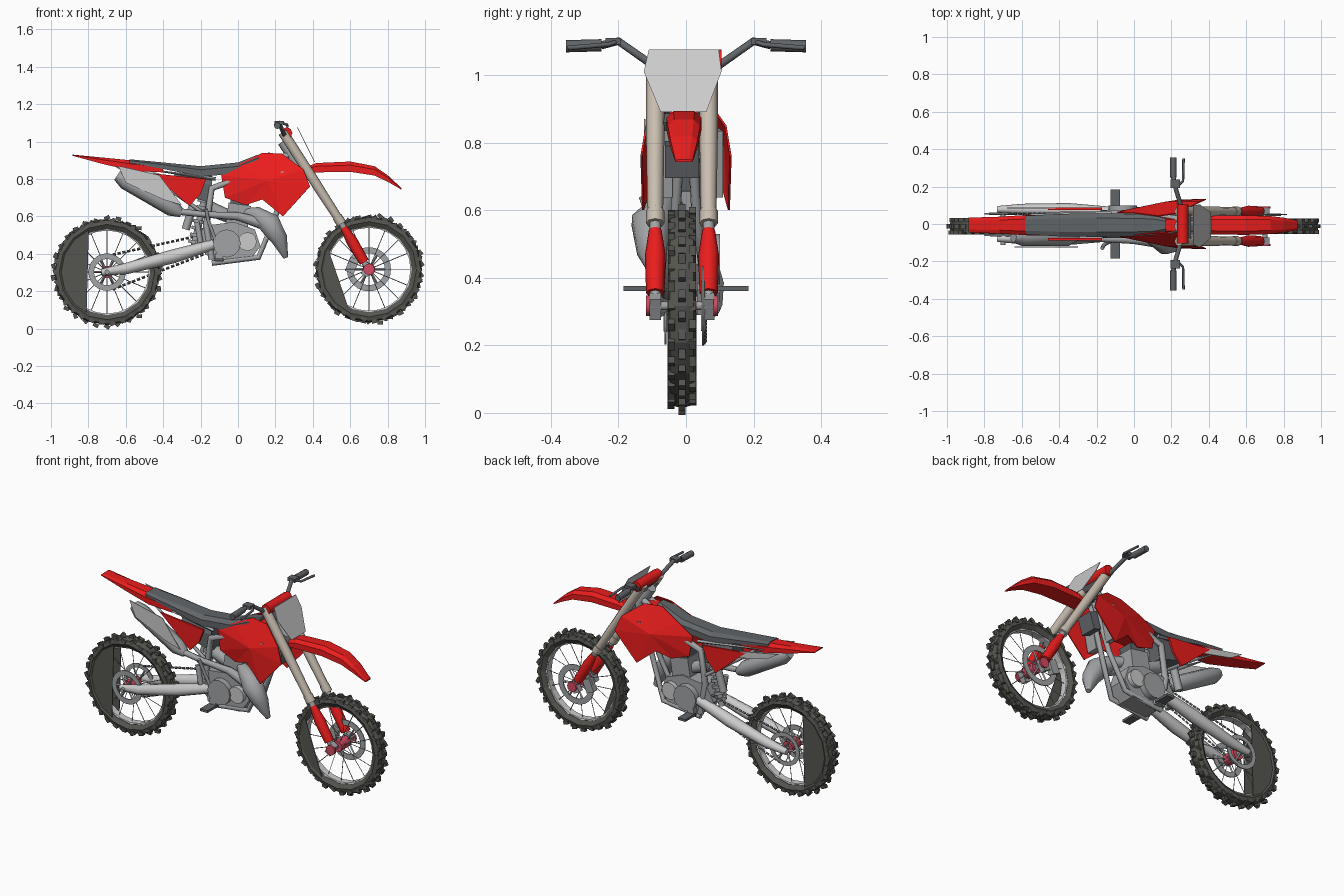
import bpy, bmesh, math, random
from mathutils import Vector, Matrix

default_cube = bpy.data.objects.get("Cube")
if default_cube:
    bpy.data.objects.remove(default_cube, do_unlink=True)
random.seed(4)

def material(name, *colour):
    mat = bpy.data.materials.new(name)
    mat.use_nodes = True
    mat.diffuse_color = (*colour, 1)
    mat.node_tree.nodes["Principled BSDF"].inputs["Base Color"].default_value = (*colour, 1)
    return mat

RED = material("red_plastic", 0.82, 0.012, 0.012)
RUBBER = material("rubber", 0.09, 0.09, 0.08)
DARK = material("dark_grey", 0.12, 0.13, 0.14)
METAL = material("metal", 0.36, 0.37, 0.38)
LIGHT = material("light_grey", 0.55, 0.55, 0.55)
BEIGE = material("fork_beige", 0.58, 0.51, 0.43)
PINK = material("hub_red", 0.65, 0.07, 0.12)

def link(name, data, mat):
    data.materials.append(mat)
    obj = bpy.data.objects.new(name, data)
    bpy.context.collection.objects.link(obj)
    return obj

def add_mesh(name, bm, mat):
    bmesh.ops.recalc_face_normals(bm, faces=bm.faces)
    mesh = bpy.data.meshes.new(name)
    bm.to_mesh(mesh)
    bm.free()
    return link(name, mesh, mat)

def skin(name, rings, mat, loop=False):
    """Join equal cross-sections into one skin, capped unless looped."""
    bm = bmesh.new()
    rows = [[bm.verts.new(p) for p in ring] for ring in rings]
    for a, b in zip(rows, rows[1:] + (rows[:1] if loop else [])):
        for i in range(len(a)):
            j = (i + 1) % len(a)
            bm.faces.new((a[i], a[j], b[j], b[i]))
    if not loop:
        bm.faces.new(rows[0])
        bm.faces.new(rows[-1])
    return add_mesh(name, bm, mat)

def loft(name, stations, mat):
    """Crowned body along x from (x, top, half width, depth) stations."""
    crown = ((-1, 1), (-1, 0.35), (-0.6, 0), (0.6, 0), (1, 0.35), (1, 1))
    return skin(name, [[(x, MID / 2 + s * w, z - d * k) for s, k in crown] for x, z, w, d in stations], mat)

def lathe(name, profile, centre, mat, segments=24):
    """Turn a closed (radius, y) profile around the y axis."""
    x, y, z = centre
    angles = [math.tau * i / segments for i in range(segments)]
    return skin(name, [[(x + r * math.cos(a), y + w, z + r * math.sin(a)) for r, w in profile]
                       for a in angles], mat, loop=True)

def plate(name, outline, y, thickness, mat):
    """Flat panel from an (x, z) outline."""
    return skin(name, [[(x, y + s * thickness / 2, z) for x, z in outline] for s in (-1, 1)], mat)

def tube(name, points, radii, mat, resolution=2):
    curve = bpy.data.curves.new(name, "CURVE")
    curve.dimensions, curve.bevel_depth = "3D", 1
    curve.bevel_resolution, curve.use_fill_caps = resolution, True
    spline = curve.splines.new("POLY")
    spline.points.add(len(points) - 1)
    for i, (point, co) in enumerate(zip(spline.points, points)):
        point.co = (*co, 1)
        point.radius = radii[i] if isinstance(radii, list) else radii
    obj = link(name, curve, mat)
    bpy.ops.object.select_all(action="DESELECT")
    obj.select_set(True)
    bpy.context.view_layer.objects.active = obj
    bpy.ops.object.convert(target="MESH")
    bpy.ops.object.shade_smooth_by_angle(angle=math.radians(50))

def drum(name, x, y, z, radius, length, mat):
    tube(name, [(x, y - length / 2, z), (x, y + length / 2, z)], radius, mat, 4)

def box(name, centre, size, mat, tilt=0):
    bm = bmesh.new()
    bmesh.ops.create_cube(bm, matrix=Matrix.Translation(centre)
                          @ Matrix.Rotation(tilt, 4, "Y") @ Matrix.Diagonal((*size, 1)))
    add_mesh(name, bm, mat)

def wheel(name, x, y, z, w, flap, flap_sides):
    c = Vector((x, y, z))
    half = [(0.23, 0.6 * w), (0.255, w), (0.277, 0.85 * w), (0.284, 0.35 * w)]
    lathe(name + "_tyre", half + [(r, -s) for r, s in reversed(half)], c, RUBBER, 16)
    lathe(name + "_rim", [(0.222, -0.02), (0.222, 0.02), (0.236, 0.025), (0.236, -0.025)], c, LIGHT)
    bm = bmesh.new()
    for i in range(30):
        for side in (-1, 0, 1):
            a = math.tau * (i + 0.5 * (side == 0)) / 30
            radius = 0.287 - 0.012 * abs(side) + random.uniform(-0.01, 0.005)
            bmesh.ops.create_cube(bm, matrix=Matrix.Translation(c) @ Matrix.Rotation(-a, 4, "Y")
                                  @ Matrix.Translation((radius, side * w * 0.75, 0))
                                  @ Matrix.Rotation(random.uniform(-0.7, 0.7), 4, "Y")
                                  @ Matrix.Diagonal((0.02, w * 0.5, 0.03, 1)))
    add_mesh(name + "_knobs", bm, RUBBER)
    arc = [math.radians(flap[0] + (flap[1] - flap[0]) * i / 6) for i in range(7)]
    for s in flap_sides:
        plate(name + "_sidewall", [(x + 0.26 * math.cos(a), z + 0.26 * math.sin(a)) for a in arc],
              y + s * 0.8 * w, 0.004, RUBBER)
    for i in range(16):
        a = math.tau * i / 16
        d, off = Vector((math.cos(a), 0, math.sin(a))), Vector((0, 0.028 * (-1) ** i, 0))
        tube(name + "_spoke", [c + off + d * 0.03, c + d * 0.226], 0.0022, METAL, 0)
    drum(name + "_hub", x, y, z, 0.034, 0.085, PINK)
    drum(name + "_axle", x, y, z, 0.013, 0.2, METAL)

def disc(name, x, y, z, inner, outer):
    lathe(name, [(inner, -0.003), (inner, 0.003), (outer, 0.003), (outer, -0.003)], (x, y, z), METAL)
    for i in range(6):
        a = math.tau * i / 6
        tube(name + "_arm", [(x, y, z), (x + inner * math.cos(a), y, z + inner * math.sin(a))], 0.006, METAL, 0)

# Wheels, discs and sprocket
FX, FZ, RX, RZ, MID = 0.70, 0.317, -0.70, 0.302, -0.012
wheel("front_wheel", FX, MID, FZ, 0.041, (150, 248), (-1,))
wheel("rear_wheel", RX, MID, RZ, 0.043, (112, 245), (-1, 1))
disc("front_brake_disc", FX, 0.05, FZ, 0.085, 0.118)
disc("rear_brake_disc", RX, -0.06, RZ, 0.07, 0.1)
disc("rear_sprocket", RX, 0.055, RZ, 0.075, 0.1)
box("front_caliper", (FX - 0.09, 0.05, FZ + 0.02), (0.05, 0.035, 0.08), METAL, 0.4)

# Parts that come in pairs, one on each side
for s, tag in ((-1, "near"), (1, "far")):
    y, f = MID + s * 0.079, s * 0.058
    top, low, foot = Vector((0.24, y, 1.05)), Vector((0.545, y, 0.575)), Vector((0.69, y, 0.33))
    tube(tag + "_fork_tube", [top, top.lerp(low, 0.5), low], [0.027, 0.027, 0.023], BEIGE)
    tube(tag + "_fork_collar", [top.lerp(low, 0.95), top.lerp(low, 1.03)], 0.027, BEIGE)
    tube(tag + "_fork_slider", [low, foot], 0.017, METAL)
    tube(tag + "_fork_guard", [low.lerp(foot, v) for v in (0.14, 0.45, 0.9)], [0.019, 0.031, 0.027], RED)
    box(tag + "_axle_lug", (0.69, y, 0.315), (0.04, 0.035, 0.07), METAL, 0.5)
    drum(tag + "_axle_cap", FX, MID + s * 0.1, FZ, 0.03, 0.012, PINK)

    # Shroud, fanned from a raised centre
    outline = [(-0.09, 0.065, 0.82), (0.01, 0.06, 0.88), (0.13, 0.045, 0.94), (0.235, 0.06, 0.935),
               (0.35, 0.12, 0.85), (0.385, 0.135, 0.76), (0.24, 0.13, 0.60),
               (0.13, 0.105, 0.69), (0.04, 0.08, 0.66), (-0.07, 0.07, 0.70)]
    bm = bmesh.new()
    hub = bm.verts.new((0.16, s * 0.118, 0.79))
    rim = [bm.verts.new((px, s * py, pz)) for px, py, pz in outline]
    for i, v in enumerate(rim):
        bm.faces.new((hub, v, rim[(i + 1) % len(rim)]))
    add_mesh(tag + "_shroud", bm, RED).modifiers.new("thickness", "SOLIDIFY").thickness = 0.006
    box(tag + "_radiator", (0.23, s * 0.075, 0.74), (0.04, 0.07, 0.2), METAL, 0.2)
    plate(tag + "_side_panel", [(-0.46, 0.83), (-0.17, 0.80), (-0.20, 0.72), (-0.26, 0.655)], s * 0.082, 0.012, RED)

    # Frame, swingarm and pegs
    tube(tag + "_frame_spar", [(0.27, s * 0.02, 0.93), (0.05, f, 0.82), (-0.14, f, 0.75),
                               (-0.17, f, 0.55), (-0.14, f, 0.37)], 0.018, METAL)
    tube(tag + "_cradle", [(0.29, s * 0.015, 0.87), (0.2, s * 0.03, 0.6), (0.11, f, 0.38), (-0.14, f, 0.35)], 0.015, METAL)
    tube(tag + "_subframe", [(-0.12, f, 0.80), (-0.55, s * 0.045, 0.86), (-0.36, f, 0.74), (-0.16, f, 0.6)], 0.01, METAL)
    tube(tag + "_swingarm", [(-0.13, s * 0.065, 0.45), (-0.35, s * 0.075, 0.385), (-0.6, s * 0.078, 0.32),
                             (-0.73, s * 0.078, 0.3)], [0.028, 0.037, 0.03, 0.018], LIGHT)
    box(tag + "_footpeg", (-0.1, s * 0.135, 0.368), (0.05, 0.1, 0.014), DARK)
    box(tag + "_peg_bracket", (-0.1, s * 0.08, 0.38), (0.04, 0.04, 0.05), METAL)

    # Handlebar half
    tube(tag + "_handlebar", [(0.25, 0, 1.02), (0.25, s * 0.1, 1.03), (0.22, s * 0.2, 1.1), (0.21, s * 0.25, 1.088)], 0.012, DARK)
    tube(tag + "_grip", [(0.21, s * 0.25, 1.088), (0.21, s * 0.355, 1.085)], 0.018, DARK)
    box(tag + "_lever_mount", (0.22, s * 0.215, 1.1), (0.05, 0.045, 0.02), DARK)
    tube(tag + "_lever", [(0.23, s * 0.2, 1.1), (0.262, s * 0.23, 1.09), (0.265, s * 0.35, 1.08)], 0.007, DARK)

    # Engine covers
    drum(tag + "_clutch_cover", -0.06, s * 0.075, 0.455, 0.075, 0.05, METAL)
    drum(tag + "_crank_cover", 0.05, s * 0.07, 0.465, 0.05, 0.04, LIGHT)

# Steering head, clamps, pad and number panels
for name, x, z in (("top_clamp", 0.275, 0.995), ("lower_clamp", 0.345, 0.86)):
    box(name, (x, MID, z), (0.05, 0.17, 0.03), DARK, math.radians(33))
tube("steering_head", [(0.24, MID, 1.0), (0.33, MID, 0.86)], 0.03, METAL)
tube("bar_pad", [(0.26, -0.105, 1.045), (0.26, 0.105, 1.045)], 0.031, RED)
front = [(-0.11, 1.075), (0.097, 1.075), (0.105, 1.01), (0.06, 0.89), (-0.075, 0.89), (-0.125, 1.01)]
skin("front_number_plate", [[(0.315 + (1.075 - z) * 0.5 + t, y, z) for y, z in front] for t in (0, 0.004)], LIGHT)
plate("near_number_panel", [(-0.64, 0.87), (-0.6, 0.78), (-0.4, 0.69), (-0.3, 0.66), (-0.42, 0.82)], -0.122, 0.005, LIGHT)
plate("far_number_panel", [(-0.68, 0.88), (-0.6, 0.83), (-0.42, 0.79), (-0.42, 0.83)], 0.085, 0.006, LIGHT)

# Fenders, seat and tank
loft("front_fender", [(0.34, 0.855, 0.04, 0.03), (0.42, 0.885, 0.05, 0.05), (0.6, 0.893, 0.052, 0.055),
                      (0.73, 0.868, 0.048, 0.05), (0.80, 0.82, 0.04, 0.035), (0.875, 0.75, 0.025, 0.008)], RED)
box("head_gusset", (0.3, MID, 0.75), (0.05, 0.1, 0.1), DARK, 0.3)
loft("rear_fender", [(-0.885, 0.93, 0.04, 0.006), (-0.72, 0.914, 0.045, 0.035),
                     (-0.56, 0.898, 0.055, 0.055), (-0.40, 0.875, 0.055, 0.04)], RED)
loft("seat", [(-0.58, 0.905, 0.05, 0.02), (-0.4, 0.888, 0.06, 0.035), (-0.2, 0.868, 0.063, 0.055),
              (0, 0.888, 0.06, 0.06), (0.1, 0.927, 0.055, 0.05), (0.17, 0.942, 0.035, 0.03)], DARK)
loft("tank", [(-0.06, 0.85, 0.05, 0.11), (0.1, 0.92, 0.055, 0.18), (0.25, 0.925, 0.05, 0.17)], RED)
loft("air_box", [(-0.34, 0.83, 0.055, 0.1), (-0.14, 0.82, 0.055, 0.15)], DARK)

# Engine
plate("crankcase", [(-0.23, 0.46), (-0.18, 0.55), (-0.02, 0.57), (0.09, 0.53), (0.12, 0.44),
                    (0.06, 0.36), (-0.12, 0.345)], 0, 0.13, METAL)
box("cylinder", (0, 0, 0.60), (0.12, 0.11, 0.13), METAL, 0.15)
box("cylinder_head", (0.01, 0, 0.68), (0.1, 0.09, 0.05), DARK, 0.15)
tube("carburettor", [(-0.05, 0, 0.60), (-0.17, 0, 0.65)], [0.035, 0.04], METAL)
tube("kick_lever", [(-0.12, -0.09, 0.47), (-0.16, -0.11, 0.58), (-0.17, -0.13, 0.64)], 0.01, METAL)
tube("brake_cylinder", [(-0.2, -0.07, 0.46), (-0.22, -0.07, 0.57)], 0.015, METAL)

# Exhaust
tube("expansion_chamber", [(0.03, -0.02, 0.62), (0.1, -0.07, 0.61), (0.17, -0.102, 0.56),
                           (0.22, -0.1, 0.48), (0.255, -0.075, 0.38)], [0.025, 0.042, 0.064, 0.048, 0.014], METAL)
tube("mid_pipe", [(0.17, -0.1, 0.55), (0, -0.085, 0.6), (-0.18, -0.08, 0.61), (-0.31, -0.075, 0.625)], [0.035, 0.022, 0.016, 0.018], METAL)
tube("muffler", [(-0.30, -0.07, 0.615), (-0.35, -0.07, 0.645), (-0.60, -0.07, 0.79), (-0.645, -0.07, 0.82)],
     [0.022, 0.047, 0.047, 0.03], METAL)

# Rear shock and chain
tube("shock_body", [(-0.17, 0, 0.74), (-0.24, 0, 0.42)], 0.018, METAL)
tube("shock_reservoir", [(-0.24, 0.04, 0.66), (-0.28, 0.04, 0.53)], 0.022, METAL)
for i in range(7):
    p = Vector((-0.18, 0, 0.69)).lerp(Vector((-0.23, 0, 0.47)), i / 6)
    tube("shock_coil", [p, p + Vector((-0.004, 0, -0.017))], 0.034, METAL)
for name, z_rear, z_front in (("upper_chain", 0.395, 0.51), ("lower_chain", 0.21, 0.41)):
    a, b = Vector((-0.67, 0.055, z_rear)), Vector((-0.15, 0.055, z_front))
    for i in range(20):
        tube(name + "_link", [a.lerp(b, i / 20), a.lerp(b, (i + 0.65) / 20)], 0.007, DARK, 0)
drum("drive_sprocket", -0.15, 0.055, 0.46, 0.05, 0.01, DARK)
